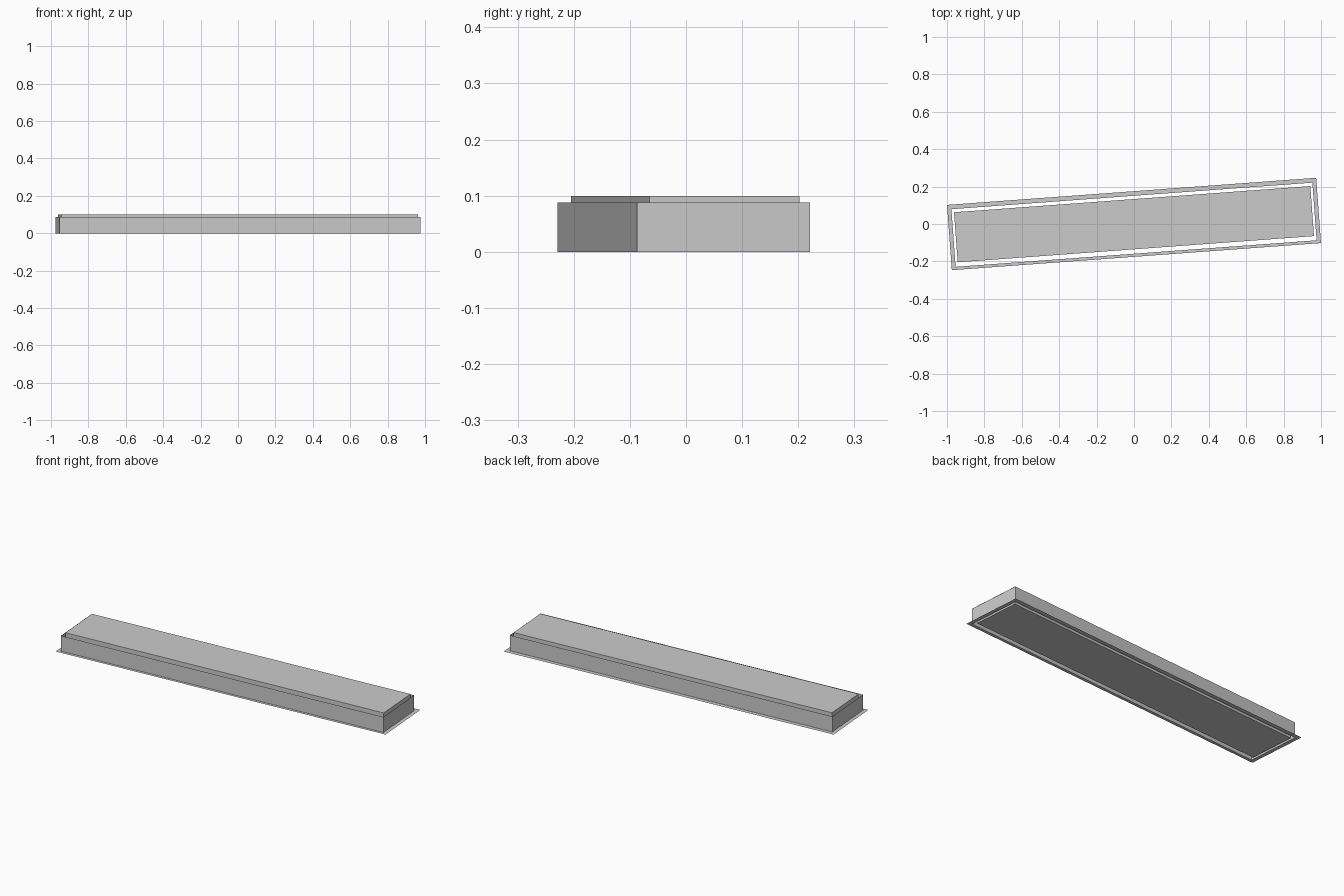
import bpy, math
from mathutils import Matrix

if "Cube" in bpy.data.objects:
    bpy.data.objects.remove(bpy.data.objects["Cube"])

TURN = math.radians(4.2)  # whole model is turned slightly about z


def rect(length, width, z, cy=0.0):
    """Four corners of a turned rectangle, counter-clockwise."""
    rot = Matrix.Rotation(TURN, 3, 'Z')
    pts = []
    for sx, sy in ((-1, -1), (1, -1), (1, 1), (-1, 1)):
        p = rot @ Matrix.Translation((sx * length / 2, sy * width / 2, z)).to_translation()
        pts.append((p.x, p.y + cy, p.z))
    return pts


def bridge(a, b):
    """Quads joining two four-point loops that start at indices a and b."""
    return [(a + i, a + (i + 1) % 4, b + (i + 1) % 4, b + i) for i in range(4)]


def make(name, verts, faces):
    mesh = bpy.data.meshes.new(name)
    mesh.from_pydata(verts, [], faces)
    mesh.update()
    obj = bpy.data.objects.new(name, mesh)
    bpy.context.collection.objects.link(obj)
    return obj


WALL = (1.935, 0.309)
CORE = (1.91, 0.268)
CY = -0.004

# Flat base flange lying on the ground, open in the middle
make("base_flange", rect(1.979, 0.35, 0) + rect(*WALL, 0, CY), bridge(0, 4))

# Thin open sleeve around the core
make("side_walls", rect(*WALL, 0, CY) + rect(*WALL, 0.088, CY), bridge(0, 4))

# Closed inner slab, rising just above the sleeve
make("inner_slab", rect(*CORE, 0, -0.001) + rect(*CORE, 0.099, -0.001),
     bridge(0, 4) + [(3, 2, 1, 0), (4, 5, 6, 7)])
